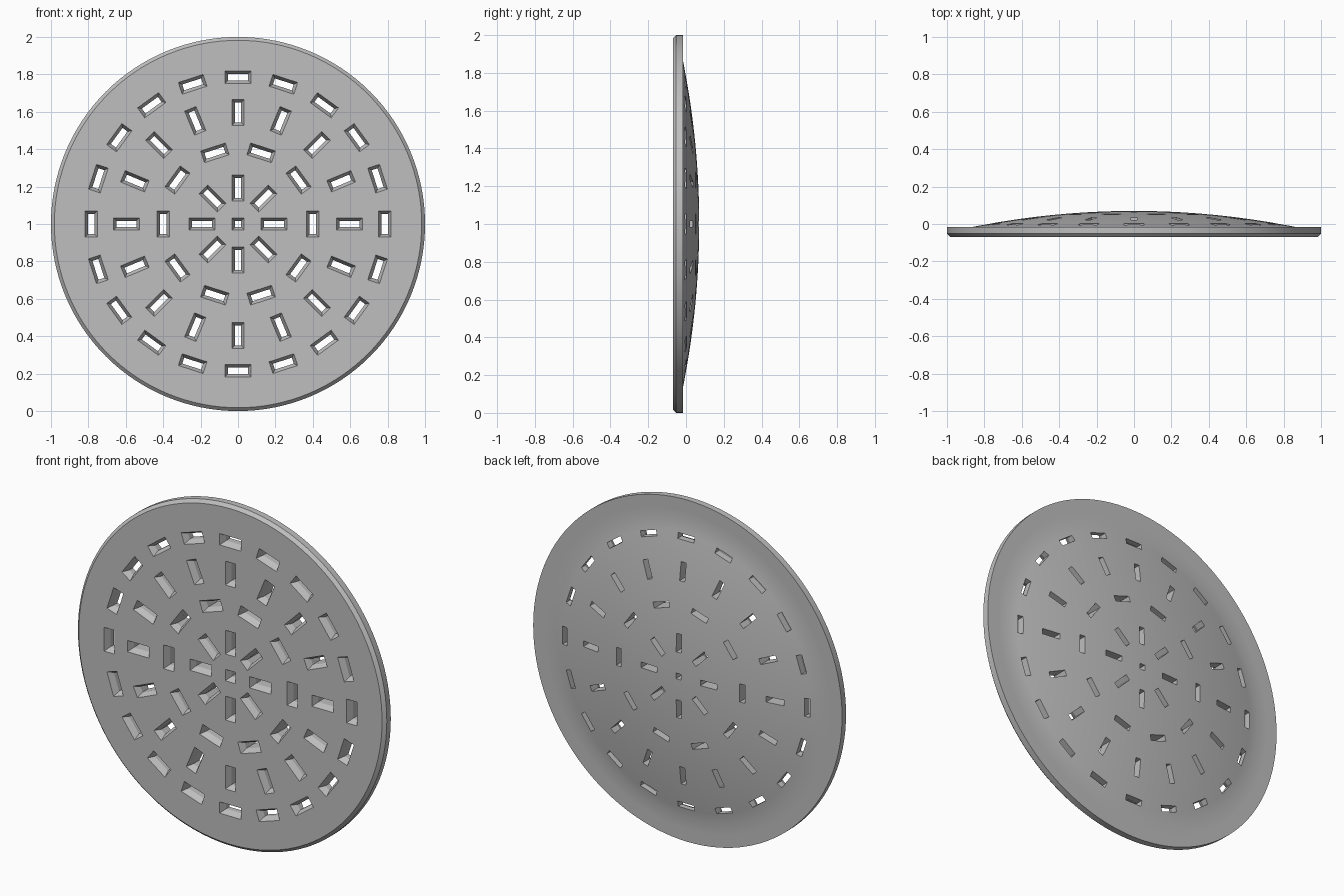
import bpy, bmesh
from math import radians, tau
from mathutils import Matrix, Vector

cube = bpy.data.objects.get("Cube")
if cube:
    bpy.data.objects.remove(cube)

grey = bpy.data.materials.new("plain grey")
grey.use_nodes = True
grey.diffuse_color = (0.52, 0.52, 0.52, 1)
grey.node_tree.nodes["Principled BSDF"].inputs["Base Color"].default_value = grey.diffuse_color

CENTRE = Vector((0, 0, 1))
FRONT, RIM_BACK, DOME_TOP, DOME_R = -0.07, -0.015, 0.07, 0.86


def make_object(name, bm):
    mesh = bpy.data.meshes.new(name)
    bmesh.ops.recalc_face_normals(bm, faces=bm.faces)
    bm.to_mesh(mesh)
    bm.free()
    mesh.materials.append(grey)
    obj = bpy.data.objects.new(name, mesh)
    bpy.context.collection.objects.link(obj)
    return obj


# Disc: half section of (radius, depth) turned about the front-back axis
rings = 16
profile = [(0, FRONT), (0.982, FRONT), (1, FRONT + 0.018), (1, RIM_BACK), (0.93, RIM_BACK)]
for i in range(rings + 1):
    r = DOME_R * (1 - i / rings)
    profile.append((r, DOME_TOP - (DOME_TOP - RIM_BACK) * (r / DOME_R) ** 2))

bm = bmesh.new()
points = [bm.verts.new(CENTRE + Vector((r, y, 0))) for r, y in profile]
edges = [bm.edges.new(pair) for pair in zip(points, points[1:])]
bmesh.ops.spin(bm, geom=points + edges, cent=CENTRE, axis=(0, 1, 0),
               angle=tau, steps=128, use_duplicate=False)
bmesh.ops.remove_doubles(bm, verts=bm.verts, dist=0.0001)
for face in bm.faces:
    face.smooth = True
for edge in bm.edges:
    edge.smooth = edge.calc_face_angle(0) < radians(30)
disc = make_object("domed_disc", bm)


# Slots: rectangles that narrow from the front, then run straight through
def add_slot(bm, radius, angle, length, width):
    place = (Matrix.Translation(CENTRE) @ Matrix.Rotation(angle, 4, "Y")
             @ Matrix.Translation((radius, 0, 0)))
    loops = []
    for y, grow in ((FRONT - 0.02, 0.026), (FRONT + 0.035, 0), (0.12, 0)):
        a, b = length / 2 + grow, width / 2 + grow
        loops.append([bm.verts.new(place @ Vector((sx * a, y, sz * b)))
                      for sx, sz in ((1, 1), (-1, 1), (-1, -1), (1, -1))])
    for near, far in zip(loops, loops[1:]):
        for i in range(4):
            j = (i + 1) % 4
            bm.faces.new((near[i], near[j], far[j], far[i]))
    bm.faces.new(loops[0])
    bm.faces.new(loops[-1])


LONG, SHORT = 0.106, 0.033
bm = bmesh.new()
add_slot(bm, 0, 0, SHORT, SHORT)
# Alternating rings of radial and tangential slots
for radius, count, radial in ((0.193, 8, True), (0.4, 10, False),
                              (0.597, 16, True), (0.785, 20, False)):
    size = (LONG, SHORT) if radial else (SHORT, LONG)
    for i in range(count):
        add_slot(bm, radius, tau * i / count, *size)
cutter = make_object("slot_cutter", bm)
cutter.hide_render = True

cut = disc.modifiers.new("slots", "BOOLEAN")
cut.operation = "DIFFERENCE"
cut.solver = "EXACT"
cut.object = cutter
bpy.context.view_layer.objects.active = disc
disc.select_set(True)
bpy.ops.object.modifier_apply(modifier=cut.name)
bpy.data.objects.remove(cutter)
